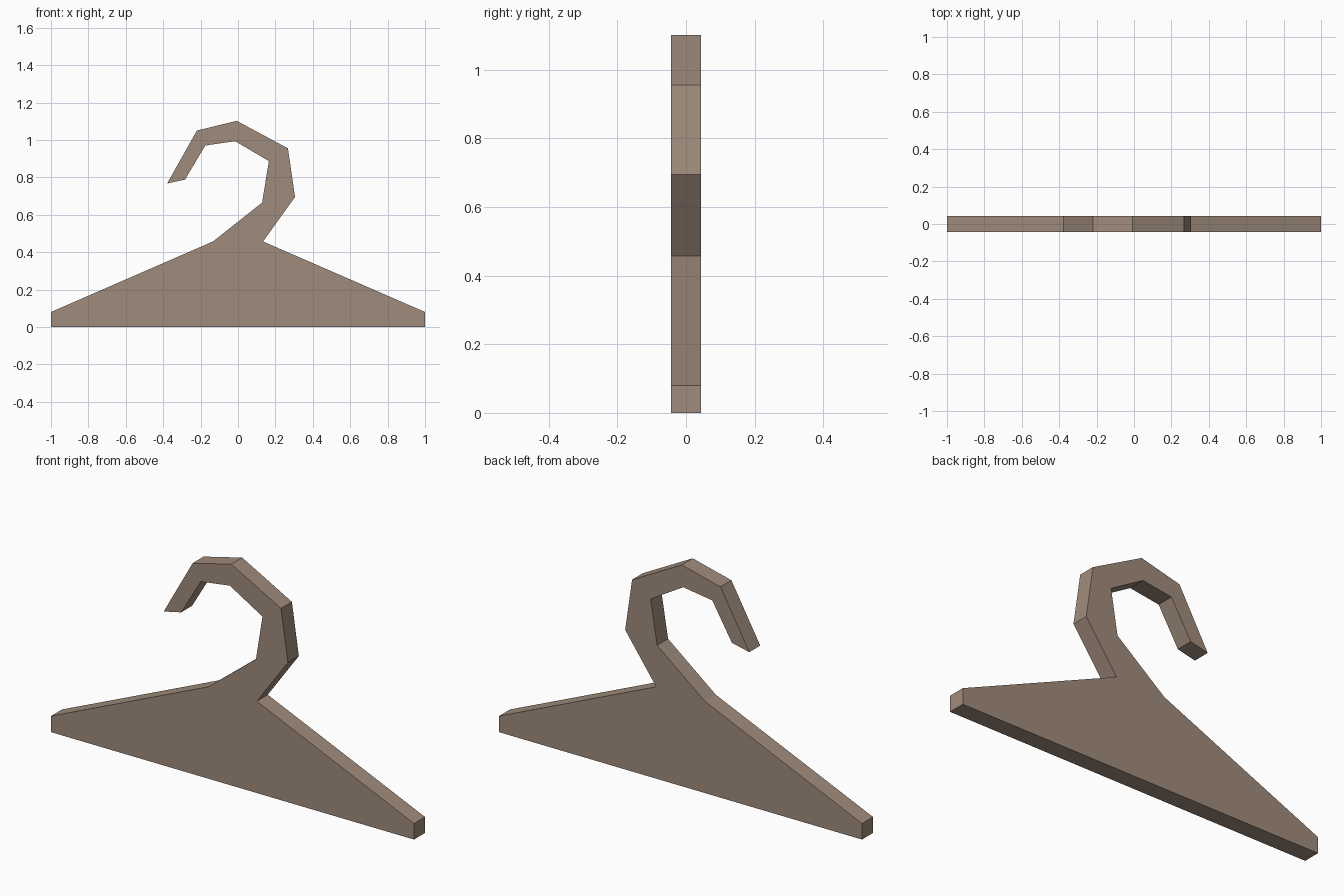
import bpy, bmesh

if "Cube" in bpy.data.objects:
    bpy.data.objects.remove(bpy.data.objects["Cube"])

HALF_DEPTH = 0.043

wood = bpy.data.materials.new("taupe wood")
wood.diffuse_color = (0.35, 0.262, 0.2, 1)
wood.use_nodes = True
wood.node_tree.nodes["Principled BSDF"].inputs["Base Color"].default_value = wood.diffuse_color

# Shoulder bar, then outer edge of the hook up to the tip, then inner edge back
right_shoulder = [(-1, 0), (1, 0), (1, 0.08), (0.134, 0.457)]
hook_outer = [(0.305, 0.695), (0.267, 0.955), (-0.007, 1.102),
              (-0.22, 1.05), (-0.379, 0.767)]
hook_inner = [(-0.283, 0.788), (-0.175, 0.97), (-0.015, 0.993),
              (0.165, 0.887), (0.129, 0.665)]
left_shoulder = [(-0.134, 0.457), (-1, 0.08)]
outline = right_shoulder + hook_outer + hook_inner + left_shoulder

# Extrude the outline through the thickness
bm = bmesh.new()
front = bm.faces.new([bm.verts.new((x, -HALF_DEPTH, z)) for x, z in outline])
back = bmesh.ops.extrude_face_region(bm, geom=[front], use_keep_orig=True)
moved = [v for v in back["geom"] if isinstance(v, bmesh.types.BMVert)]
bmesh.ops.translate(bm, verts=moved, vec=(0, 2 * HALF_DEPTH, 0))
bmesh.ops.recalc_face_normals(bm, faces=bm.faces)

mesh = bpy.data.meshes.new("coat_hanger")
bm.to_mesh(mesh)
bm.free()
mesh.materials.append(wood)
hanger = bpy.data.objects.new("coat_hanger", mesh)
bpy.context.collection.objects.link(hanger)
